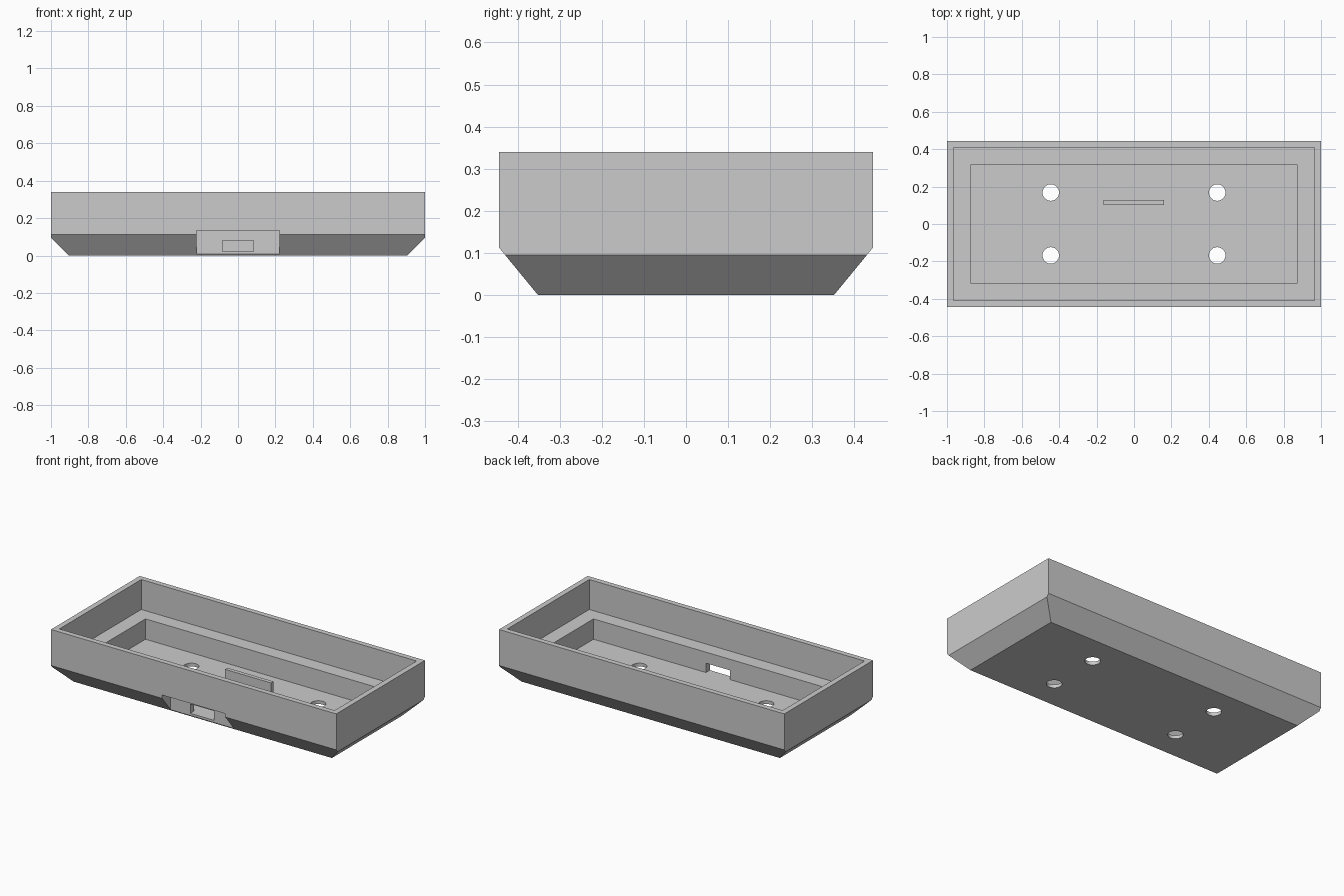
import bpy
import bmesh
from mathutils import Matrix, Vector

cube = bpy.data.objects.get("Cube")
if cube:
    bpy.data.objects.remove(cube, do_unlink=True)

GREY = (0.6, 0.6, 0.6, 1)
mat = bpy.data.materials.new("light grey plastic")
mat.use_nodes = True
mat.diffuse_color = GREY
mat.node_tree.nodes["Principled BSDF"].inputs["Base Color"].default_value = GREY


def finish(name, bm):
    bmesh.ops.recalc_face_normals(bm, faces=bm.faces)
    mesh = bpy.data.meshes.new(name)
    bm.to_mesh(mesh)
    bm.free()
    mesh.materials.append(mat)
    obj = bpy.data.objects.new(name, mesh)
    bpy.context.collection.objects.link(obj)
    return obj


def box(name, low, high):
    low, high = Vector(low), Vector(high)
    bm = bmesh.new()
    bmesh.ops.create_cube(bm, size=1, matrix=Matrix.Translation((low + high) / 2)
                          @ Matrix.Diagonal((high - low).to_4d()))
    return finish(name, bm)


def rod(name, x, y, radius, depth):
    bm = bmesh.new()
    bmesh.ops.create_cone(bm, cap_ends=True, segments=40, radius1=radius, radius2=radius,
                          depth=depth, matrix=Matrix.Translation((x, y, 0)))
    return finish(name, bm)


def cut(target, cutter):
    cutter.hide_render = True
    mod = target.modifiers.new("cut", "BOOLEAN")
    mod.operation = "DIFFERENCE"
    mod.solver = "EXACT"
    mod.object = cutter
    bpy.context.view_layer.objects.active = target
    bpy.ops.object.modifier_apply(modifier=mod.name)
    bpy.data.objects.remove(cutter, do_unlink=True)


# Tray body: hull of one corner's points mirrored to all four corners
corner = [(0.905, 0.352, 0), (1, 0.43, 0.095), (1, 0.444, 0.112), (1, 0.444, 0.34)]
bm = bmesh.new()
for sx in (-1, 1):
    for sy in (-1, 1):
        for x, y, z in corner:
            bm.verts.new((sx * x, sy * y, z))
bmesh.ops.convex_hull(bm, input=bm.verts)
bmesh.ops.dissolve_limit(bm, angle_limit=0.01, verts=bm.verts, edges=bm.edges)
tray = finish("tray", bm)

# Upper cavity, and the deeper one that leaves a ledge around it
cut(tray, box("upper_cavity", (-0.965, -0.41, 0.15), (0.965, 0.41, 0.5)))
cut(tray, box("lower_cavity", (-0.872, -0.319, 0.021), (0.872, 0.319, 0.3)))

# Front recess in the sloped edge, with the port opening through its wall
cut(tray, box("port_recess", (-0.221, -0.6, -0.1), (0.221, -0.358, 0.133)))
cut(tray, box("port_opening", (-0.084, -0.5, 0.021), (0.084, -0.25, 0.08)))

# Screw holes through the floor
for sx in (-1, 1):
    for sy in (-1, 1):
        cut(tray, rod("screw_hole", sx * 0.445, sy * 0.168, 0.044, 0.1))

# Upright stop rib on the floor
box("stop_rib", (-0.162, 0.102, 0.015), (0.16, 0.127, 0.103))
